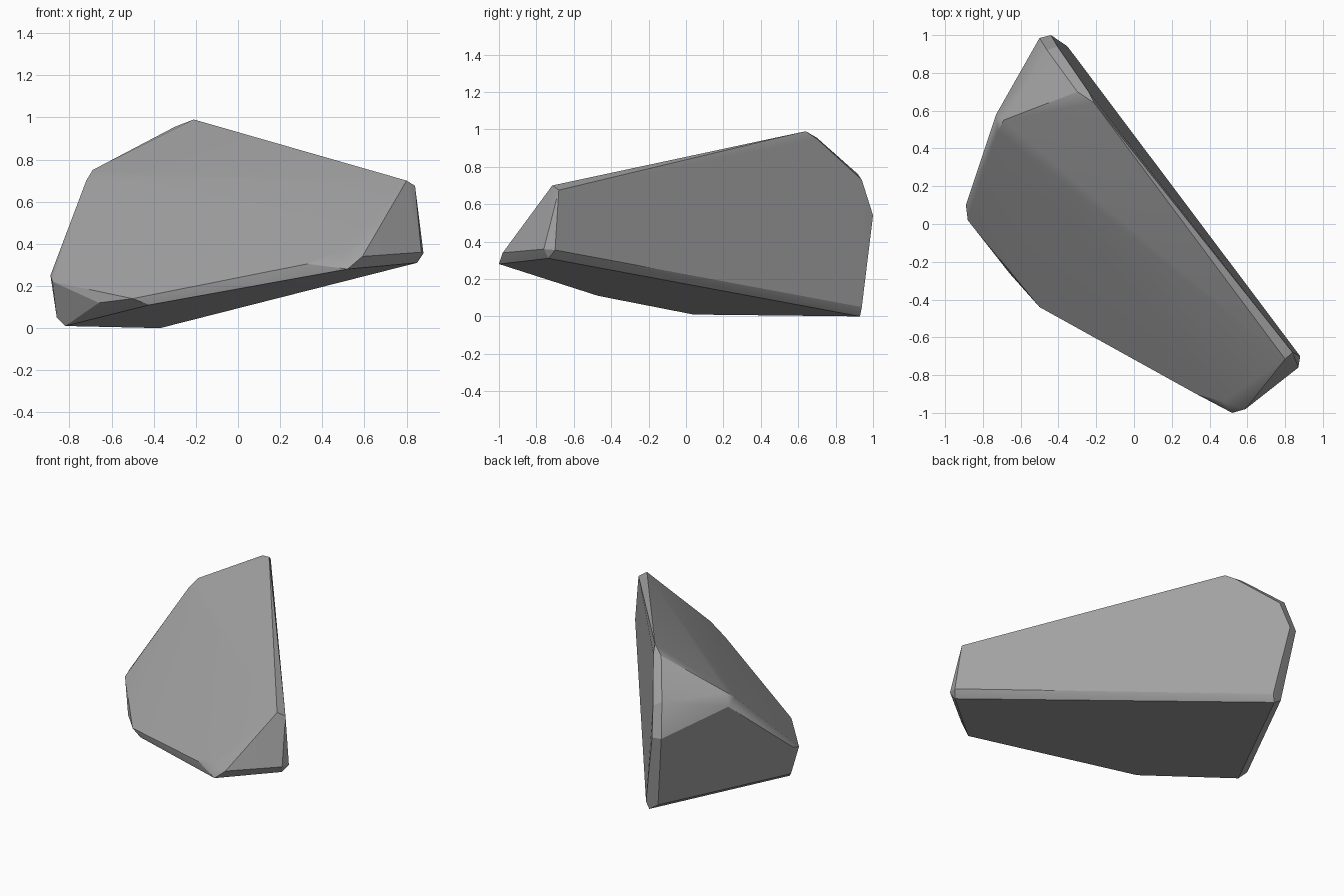
import bpy
import bmesh
from math import radians

cube = bpy.data.objects.get("Cube")
if cube:
    bpy.data.objects.remove(cube, do_unlink=True)

# Stone colour
stone = bpy.data.materials.new("grey_stone")
stone.use_nodes = True
grey = (0.36, 0.36, 0.36, 1)
stone.diffuse_color = grey
bsdf = stone.node_tree.nodes["Principled BSDF"]
bsdf.inputs["Base Color"].default_value = grey
bsdf.inputs["Roughness"].default_value = 0.9

# Corner points of the boulder, grouped by region
cleft_face = [(.84, -.68, .675), (.88, -.70, .355), (-.24, .70, .95),
              (-.405, .94, .73), (-.44, 1, .54), (-.352, .94, .05)]
crest = [(-.21, .64, .99), (-.30, .70, .955), (.80, -.715, .70)]
back_rim = [(-.46, .92, .76), (-.50, .985, .54), (-.43, .92, .04)]
left_shoulder = [(-.73, .58, .67), (-.72, .49, .70), (-.69, .55, .75)]
left_tip = [(-.89, .10, .25), (-.88, .02, .22), (-.86, .08, .05)]
front_rim = [(-.66, -.26, .12), (-.50, -.44, .14), (.33, -.90, .305)]
front_tip = [(.47, -.94, .36), (.59, -.98, .34), (.87, -.76, .36)]
underside = [(-.37, .93, 0), (.85, -.735, .31), (.52, -1, .28),
             (-.42, -.47, .11), (-.82, .04, .01)]

# Wrap the corners in a solid chipped shell
bm = bmesh.new()
for group in (cleft_face, crest, back_rim, left_shoulder, left_tip,
              front_rim, front_tip, underside):
    for point in group:
        bm.verts.new(point)
hull = bmesh.ops.convex_hull(bm, input=bm.verts)
inside = {g for g in hull["geom_interior"] if isinstance(g, bmesh.types.BMVert)}
bmesh.ops.delete(bm, geom=list(inside), context="VERTS")
bmesh.ops.dissolve_limit(bm, angle_limit=radians(2), verts=bm.verts, edges=bm.edges)
bmesh.ops.recalc_face_normals(bm, faces=bm.faces)

mesh = bpy.data.meshes.new("boulder")
bm.to_mesh(mesh)
bm.free()
mesh.materials.append(stone)
boulder = bpy.data.objects.new("boulder", mesh)
bpy.context.collection.objects.link(boulder)

# Soft worn faces with crisp chipped edges
bpy.ops.object.select_all(action="DESELECT")
boulder.select_set(True)
bpy.context.view_layer.objects.active = boulder
bpy.ops.object.shade_smooth_by_angle(angle=radians(25))
weighted = boulder.modifiers.new("face_weighted_normals", "WEIGHTED_NORMAL")
weighted.keep_sharp = True
